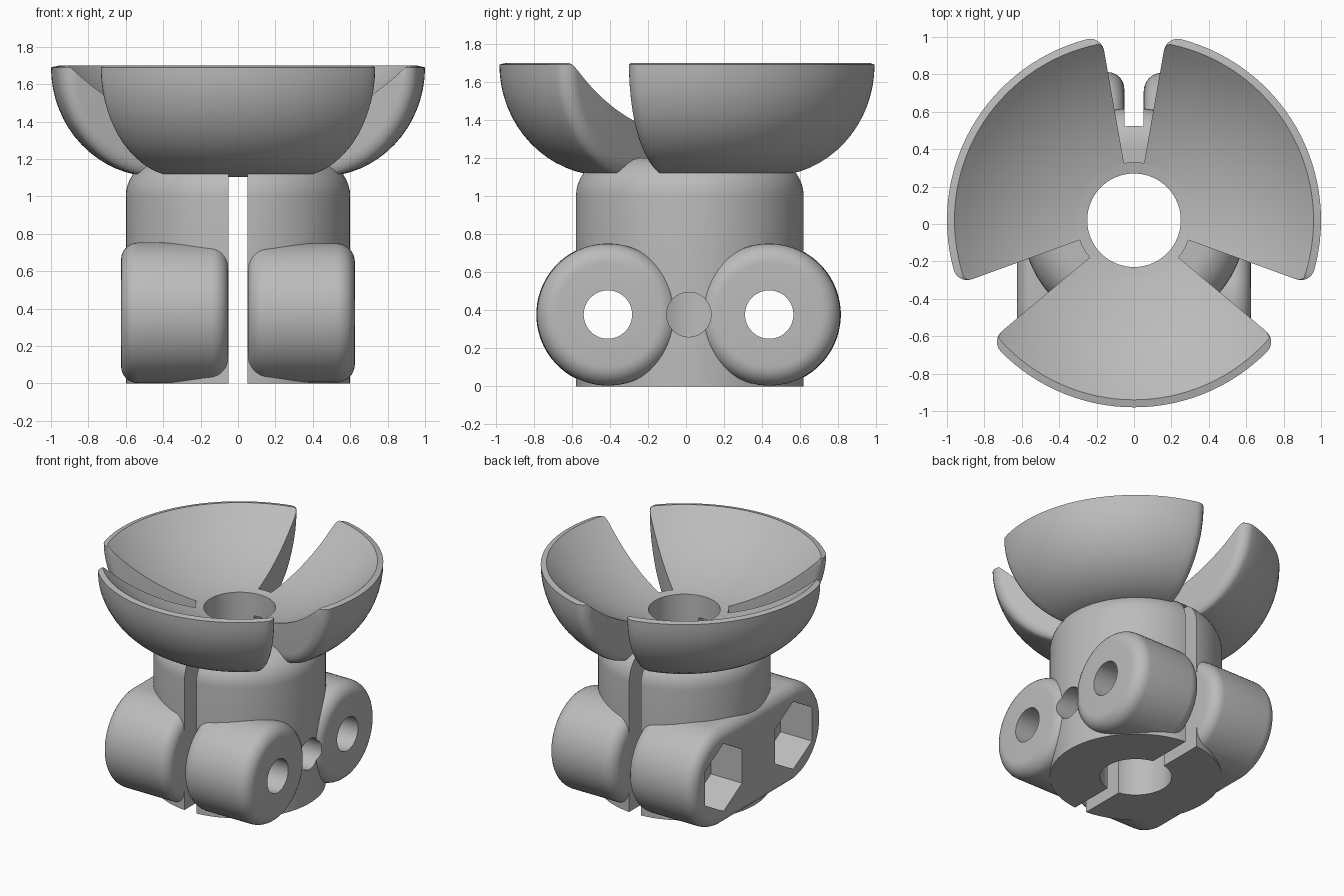
import bpy, bmesh, math
from math import sin, cos, asin, pi, radians, sqrt

if "Cube" in bpy.data.objects:
    bpy.data.objects.remove(bpy.data.objects["Cube"], do_unlink=True)

grey = bpy.data.materials.new("light_grey")
grey.use_nodes = True
grey.diffuse_color = (0.5, 0.5, 0.5, 1)
grey.node_tree.nodes["Principled BSDF"].inputs["Base Color"].default_value = (0.5, 0.5, 0.5, 1)

CY = 0.02                                  # axis of the tube and cup
BOLT_Z, BOLT_R, BOSS_R = 0.377, 0.127, 0.373
BOLTS = (-0.41, 0.437)
SIDE_X, SLOT = 0.625, 0.05


def loft(name, loops):
    """Skin a row of equal closed loops and cap both ends."""
    bm = bmesh.new()
    rows = [[bm.verts.new(p) for p in loop] for loop in loops]
    n = len(rows[0])
    for a, b in zip(rows, rows[1:]):
        for i in range(n):
            j = (i + 1) % n
            bm.faces.new((a[i], a[j], b[j], b[i]))
    bm.faces.new(rows[0])
    bm.faces.new(rows[-1])
    bmesh.ops.recalc_face_normals(bm, faces=bm.faces)
    mesh = bpy.data.meshes.new(name)
    bm.to_mesh(mesh)
    bm.free()
    mesh.materials.append(grey)
    obj = bpy.data.objects.new(name, mesh)
    bpy.context.collection.objects.link(obj)
    return obj


def lathe(name, profile, n=96):
    """Turn (radius, height) points about the upright axis."""
    return loft(name, [[(r * cos(2 * pi * i / n), CY + r * sin(2 * pi * i / n), z)
                        for i in range(n)] for r, z in profile])


def bar(name, sections, y0, y1, n=64):
    """Bar along x from (x, radius) sections; round, or a stadium if y0 < y1."""
    angles = [2 * pi * (i + 0.5) / n for i in range(n)]
    return loft(name, [[(x, (y1 if cos(a) > 0 else y0) + r * cos(a), BOLT_Z + r * sin(a))
                        for a in angles] for x, r in sections])


def rounded(x0, x1, r, f, steps=8):
    """Sections of a bar with filleted ends."""
    arc = [pi / 2 * i / steps for i in range(steps + 1)]
    start = [(x0 + f * (1 - sin(a)), r - f * (1 - cos(a))) for a in reversed(arc)]
    end = [(x1 - f * (1 - sin(a)), r - f * (1 - cos(a))) for a in arc]
    return start + end


def boolean(target, tool, operation):
    """Combine the tool into the target, then discard the tool."""
    tool.hide_render = True
    mod = target.modifiers.new("combine", 'BOOLEAN')
    mod.operation, mod.solver, mod.object = operation, 'EXACT', tool
    bpy.context.view_layer.objects.active = target
    bpy.ops.object.modifier_apply(modifier=mod.name)
    bpy.data.objects.remove(tool, do_unlink=True)


def dish(r):
    """Height of the hollow inside of the cup."""
    return 2.718 - sqrt(1.96 - r * r)


# Clamp body: tube with a round shoulder and a short collar
shoulder = [(0.4 + 0.2 * cos(a), 1.0 + 0.2 * sin(a))
            for a in [pi / 2 * i / 10 for i in range(11)]]
body = lathe("clamp_body", [(0.6, 0)] + shoulder
             + [(0.31, 1.2), (0.31, dish(0.31)), (0.2, dish(0.2))])

# Joined nut block on one side, round bolt bosses on the other
boolean(body, bar("nut_block", rounded(-SIDE_X, -SLOT - 0.002, 0.376, 0.09), *BOLTS), 'UNION')
for y in BOLTS:
    boolean(body, bar("bolt_boss", rounded(SLOT + 0.002, SIDE_X, BOSS_R, 0.1), y, y), 'UNION')

# Straight bore
boolean(body, lathe("bore_cutter", [(0.25, -0.1), (0.25, 1.6)]), 'DIFFERENCE')

# Side hole, hexagonal nut pockets and bolt holes
boolean(body, bar("side_cutter", [(0.1, 0.117), (1, 0.117)], 0.015, 0.015), 'DIFFERENCE')
for y in BOLTS:
    boolean(body, bar("nut_cutter", [(-1, 0.26), (-0.36, 0.26)], y, y, n=6), 'DIFFERENCE')
for y in BOLTS:
    boolean(body, bar("bolt_cutter", [(-1.1, BOLT_R), (1.1, BOLT_R)], y, y), 'DIFFERENCE')

# Clamping slot
slot = loft("slot_cutter", [[(x, -1, -0.1), (x, 1, -0.1), (x, 1, 1.17), (x, -1, 1.17)]
                            for x in (-SLOT, SLOT)])
boolean(body, slot, 'DIFFERENCE')


# Cup petals: bowl sectors with rounded outer side edges
def petal_loop(angle, inset):
    rim = min(0.96, 0.99 - inset)
    pts = [(0.3 + (rim - 0.3) * i / 12, dish(0.3 + (rim - 0.3) * i / 12)) for i in range(13)]
    wide, deep = 0.56 - inset, 0.585 - inset
    top = asin(max(0, 1.69 - dish(rim)) / deep)
    pts += [(0.44 + wide * cos(a), 1.69 - deep * sin(a))
            for a in [top + (pi / 2 - top) * i / 16 for i in range(17)]]
    pts.append((0.3, 1.69 - deep))
    return [(r * cos(angle), CY + r * sin(angle), z) for r, z in pts]


FILLET, HALF = 0.08, radians(50)
curve = [pi / 2 * i / 6 for i in range(7)]
edge = [(-HALF + FILLET * (1 - cos(a)), FILLET * (1 - sin(a))) for a in curve]
inner = HALF - FILLET
middle = [(-inner + 2 * inner * i / 30, 0) for i in range(1, 30)]
stations = edge + middle + [(-t, d) for t, d in reversed(edge)]
parts = [body]
for name, centre in (("front_petal", 270), ("left_petal", 30), ("right_petal", 150)):
    parts.append(loft(name, [petal_loop(radians(centre) + t, d) for t, d in stations]))

# Smooth curved surfaces, keep hard edges
bpy.ops.object.select_all(action='DESELECT')
for obj in parts:
    obj.select_set(True)
bpy.context.view_layer.objects.active = body
bpy.ops.object.shade_smooth_by_angle(angle=radians(30))
